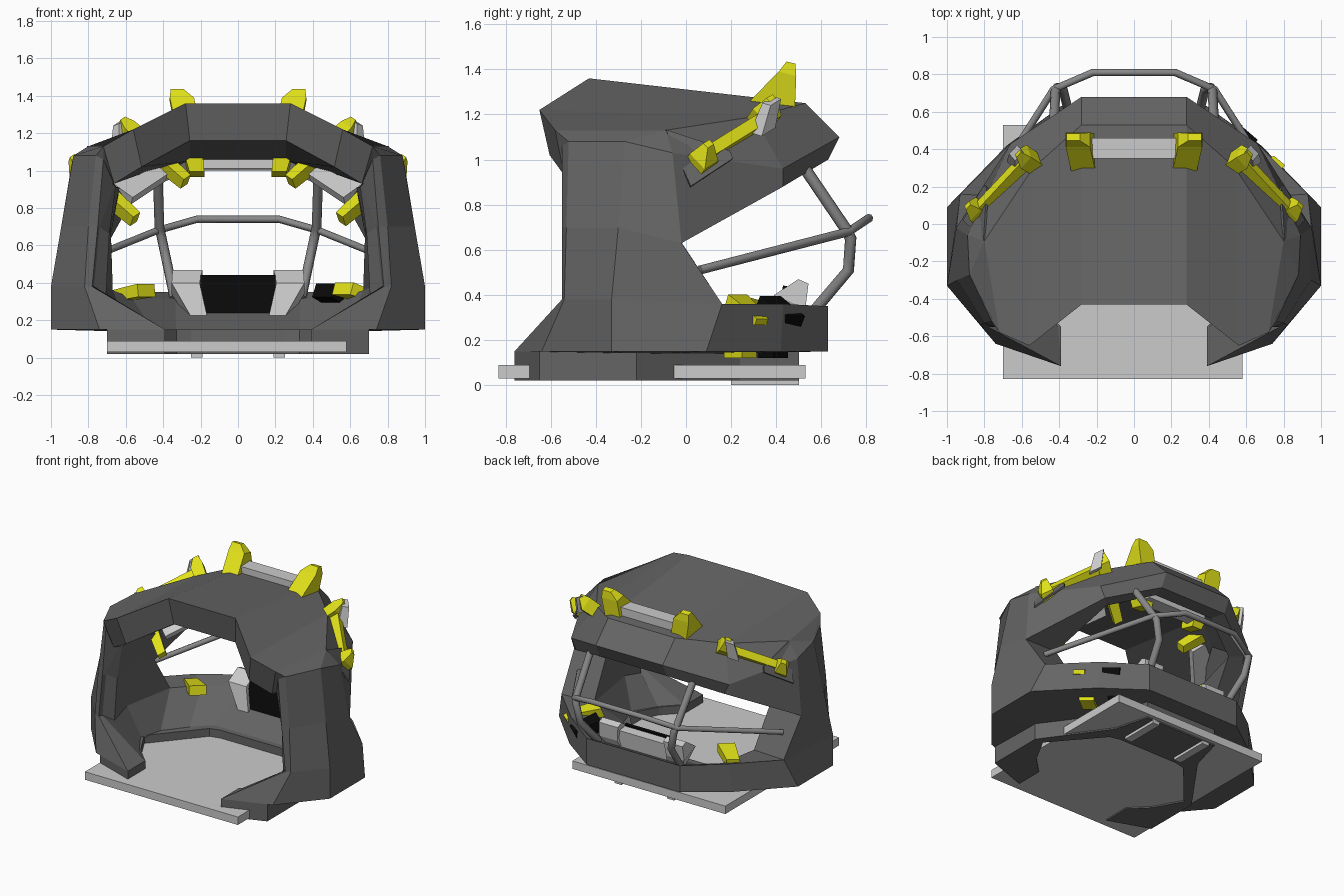
import bpy, bmesh
from mathutils import Vector as V

if "Cube" in bpy.data.objects:
    bpy.data.objects.remove(bpy.data.objects["Cube"])


def mat(name, c):
    m = bpy.data.materials.new(name)
    m.diffuse_color = (*c, 1)
    m.use_nodes = True
    m.node_tree.nodes["Principled BSDF"].inputs["Base Color"].default_value = m.diffuse_color
    return m


DARK = mat("dark_grey", (.13, .13, .13))
TUBE = mat("tube_grey", (.25, .25, .25))
YELLOW = mat("yellow", (.75, .75, .01))
BLACK = mat("black", (.003, .003, .003))


def finish(name, bm, m=None, mirror=False):
    if mirror:
        d = bmesh.ops.duplicate(bm, geom=bm.verts[:] + bm.edges[:] + bm.faces[:])["geom"]
        for v in d:
            if isinstance(v, bmesh.types.BMVert):
                v.co.x *= -1
        bmesh.ops.remove_doubles(bm, verts=bm.verts[:], dist=1e-4)
    bmesh.ops.recalc_face_normals(bm, faces=bm.faces[:])
    me = bpy.data.meshes.new(name)
    bm.to_mesh(me)
    bm.free()
    ob = bpy.data.objects.new(name, me)
    bpy.context.collection.objects.link(ob)
    if m:
        me.materials.append(m)
    return ob


def loft(name, stations, u, m=None, mirror=False):
    """Rectangular bar through (centre, width along u, depth) stations."""
    bm = bmesh.new()
    u = V(u).normalized()
    v = u.cross(V(stations[-1][0]) - V(stations[0][0])).normalized()
    rings = []
    for p, w, d in stations:
        rings.append([bm.verts.new(V(p) + u * a * w / 2 + v * b * d / 2)
                      for a, b in ((-1, -1), (1, -1), (1, 1), (-1, 1))])
    for r, s in zip(rings, rings[1:]):
        for i in range(4):
            j = (i + 1) % 4
            bm.faces.new((r[i], r[j], s[j], s[i]))
    bm.faces.new(rings[0])
    bm.faces.new(rings[-1])
    return finish(name, bm, m, mirror)


def box(name, lo, hi, m=None, mirror=False):
    lo, hi = V(lo), V(hi)
    c = (lo + hi) / 2
    s = hi - lo
    return loft(name, [((c.x, c.y, lo.z), s.x, s.y), ((c.x, c.y, hi.z), s.x, s.y)],
                (1, 0, 0), m, mirror)


def tube(name, pts, r):
    cu = bpy.data.curves.new(name, "CURVE")
    cu.dimensions = "3D"
    cu.bevel_depth, cu.bevel_resolution, cu.use_fill_caps = r, 2, True
    sp = cu.splines.new("POLY")
    sp.points.add(len(pts) - 1)
    for q, p in zip(sp.points, pts):
        q.co = (*p, 1)
    ob = bpy.data.objects.new(name, cu)
    bpy.context.collection.objects.link(ob)
    cu.materials.append(TUBE)


# Cabin shell: outer control points of the right half
wall = {
    "A": [(.39, -.76, .15), (.78, -.55, .38), (.75, -.55, .7), (.72, -.55, 1.06)],
    "B": [(.74, -.64, .15), (.82, -.54, .38), (.80, -.53, .7), (.76, -.52, 1.08)],
    "C": [(1, -.33, .15), (1, -.33, .38), (.945, -.3, .7), (.88, -.27, 1.08)],
    "D": [(1, .09, .15), (.93, .16, .36), (.95, -.02, .63), (.89, -.06, 1.03)],
    "E": [(.68, .42, .15), (.66, .43, .36)],
    "F": [(.39, .63, .15), (.39, .63, .35)],
    "G": [(0, .63, .15), (0, .63, .35)],
}
P = {k + str(i): V(p) for k, ps in wall.items() for i, p in enumerate(ps)}
roof = {
    "n": (0, -.43, 1.36), "h": (.28, -.43, 1.36), "i": (.56, -.65, 1.22),
    "j": (.72, -.58, 1.13), "k": (.8, -.09, 1.13), "l": (.54, .3, 1.19),
    "m": (.28, .53, 1.25), "M": (0, .53, 1.25), "p": (.28, .68, 1.1),
    "P": (0, .68, 1.1), "q": (.66, .43, .96), "r": (.28, .63, 1.0),
    "R": (0, .63, 1.0), "s": (.62, .43, .88),
}
P.update({k: V(p) for k, p in roof.items()})
# Inside foot of the wall meets the floor opening
foot = {"A0": (.39, -.55, .14), "B0": (.52, -.42, .14), "C0": (.63, -.25, .14), "D0": (.58, -.1, .14),
        "E0": (.45, .06, .14), "F0": (.33, .17, .14), "G0": (0, .17, .14), "A3": (.66, -.48, .92)}


def inner(k):
    x, y, z = P[k]
    if k in foot:
        return V(foot[k])
    if k[0] == "A":
        return V((x - .01, y + .03, z))
    if k[0] in "BEFG":
        return V((x * .86, y * .87, z - (.17 if k == "B3" else .04)))
    if k[0] in "CD":
        return V((x * .72, y * .9, z - (.17 if k[1] == "3" else 0)))
    if k in "pPqrRs":
        return V((x * .88, y * .83, z - (.04 if k in "pPq" else 0)))
    return V((x * .92, y * (.8 if y > 0 else .93), z - .2))


faces = []
for a, b, n in (("A", "B", 3), ("B", "C", 3), ("C", "D", 3), ("D", "E", 1), ("E", "F", 1), ("F", "G", 1)):
    faces += [[f"{a}{i}", f"{b}{i}", f"{b}{i+1}", f"{a}{i+1}"] for i in range(n)]
faces += [f.split() for f in (
    "n h m M", "h i l m", "i j k l", "A3 B3 j", "j B3 C3 k", "k C3 D3",
    "m p P M", "m l q p", "l k D3 q", "p r R P", "p q s r", "q D3 D2 s")]
bm = bmesh.new()
out = {k: bm.verts.new(p) for k, p in P.items()}
inn = {k: bm.verts.new(inner(k)) for k in P}
count = {}
for f in faces:
    bm.faces.new([out[k] for k in f])
    bm.faces.new([inn[k] for k in reversed(f)])
    for a, b in zip(f, f[1:] + f[:1]):
        e = tuple(sorted((a, b)))
        count[e] = count.get(e, 0) + 1
for (a, b), c in count.items():
    if c == 1 and P[a].x + P[b].x > 0:
        bm.faces.new((out[a], out[b], inn[b], inn[a]))
finish("cabin_shell", bm, DARK, True)

# Overhanging flap at each brow corner
k, t, q = V((.8, -.09, 1.13)), V((.91, .02, .88)), V((.79, .2, 1.02))
loft("brow_flap", [((k + t) / 2, (k - t).length, .012), (q, .04, .012)], k - t, DARK, True)

# Base ring under the shell, around the floor opening
o = [(.39, -.76), (.7, -.65), (.7, -.22), (.37, .24), (.3, .5), (0, .5)]
n = [(.39, -.55), (.52, -.42), (.63, -.22), (.33, .13), (.25, .15), (0, .15)]
bm = bmesh.new()
cols = [[bm.verts.new((*p, z)) for p, z in ((a, .02), (a, .15), (b, .15), (b, .02))] for a, b in zip(o, n)]
for c, d in zip(cols, cols[1:]):
    for i in range(4):
        j = (i + 1) % 4
        bm.faces.new((c[i], c[j], d[j], d[i]))
bm.faces.new(cols[0])
finish("base_ring", bm, DARK, True)

# Floor slab and skids
box("floor_slab", (-.7, -.83, .03), (.58, .53, .09))
box("skid", (.19, .2, 0), (.25, .5, .03), None, True)

# Tube guard frame
hoop = [(.85, .06, .51), (.43, .72, .68), (.22, .81, .74)]
tube("guard_hoop", hoop + [(-x, y, z) for x, y, z in reversed(hoop)], .02)
for s, side in ((1, "right"), (-1, "left")):
    tube("guard_post_" + side, [(s * x, y, z) for x, y, z in (
        (.43, .5, 1.0), (.42, .71, .69), (.41, .73, .65), (.38, .72, .51), (.34, .56, .32))], .026)

# Centre roof clamp
loft("centre_clamp_claw", [((.325, .465, 1.43), .07, .04), ((.30, .45, 1.38), .13, .08),
                           ((.27, .38, 1.23), .13, .21), ((.22, .35, .98), .08, .12)], (1, 0, 0), YELLOW, True)
box("centre_clamp_bar", (-.25, .35, 1.01), (.25, .46, 1.32))

# Side roof clamps
bar = V((.27, -.29, -.18))
for name, tip in (("upper", V((.59, .36, 1.21))), ("lower", V((.86, .08, 1.01)))):
    loft("side_clamp_claw_" + name, [(tip + V((.03, .02, .06)), .04, .03), (tip, .09, .1),
         (tip + V((-.31, -.2, -.27)), .06, .07)], bar, YELLOW, True)
mid = V((.725, .22, 1.11))
loft("side_clamp_bar", [(mid, .36, .055), (mid + V((-.08, -.06, -.07)), .36, .055)], bar, YELLOW, True)
loft("side_clamp_panel", [(mid + V((-.1, -.07, -.09)), .33, .05),
     (mid + V((-.25, -.17, -.21)), .3, .05)], bar, None, True)
loft("side_clamp_block", [((.63, .38, 1.26), .07, .05), ((.63, .34, 1.13), .09, .07)], bar, None, True)

# Dashboard
loft("dash_claw", [((.27, .52, .46), .16, .05), ((.28, .46, .37), .15, .15),
                   ((.2, .40, .18), .08, .1)], (1, 0, 0), None, True)
loft("dash_screen", [((0, .39, .19), .42, .02), ((0, .44, .44), .40, .02)], (1, 0, 0), BLACK)
loft("dash_back", [((0, .45, .17), .44, .07), ((0, .48, .42), .44, .07)], (1, 0, 0))

# Small wall clamps and right-hand control box, each also showing under the wall
t = (.7, -.6, 0)
loft("wall_clamp_right", [((.775, .335, .28), .08, .03), ((.7, .28, .32), .1, .06), ((.56, .22, .37), .13, .07)], t, YELLOW)
loft("wall_clamp_left", [((-.64, .35, .33), .09, .06), ((-.49, .22, .36), .12, .07)],
     (.7, .6, 0), YELLOW)
loft("control_box", [((.605, .475, .27), .12, .08), ((.46, .36, .36), .14, .08)], t, BLACK)
for s, side in ((1, "right"), (-1, "left")):
    loft("under_clamp_" + side, [((s * .66, .28, .14), .1, .04), ((s * .56, .2, .14), .1, .04)], (.7, -s * .6, 0), YELLOW)
loft("under_box", [((.52, .42, .14), .1, .04), ((.44, .35, .14), .1, .04)], t, BLACK)
